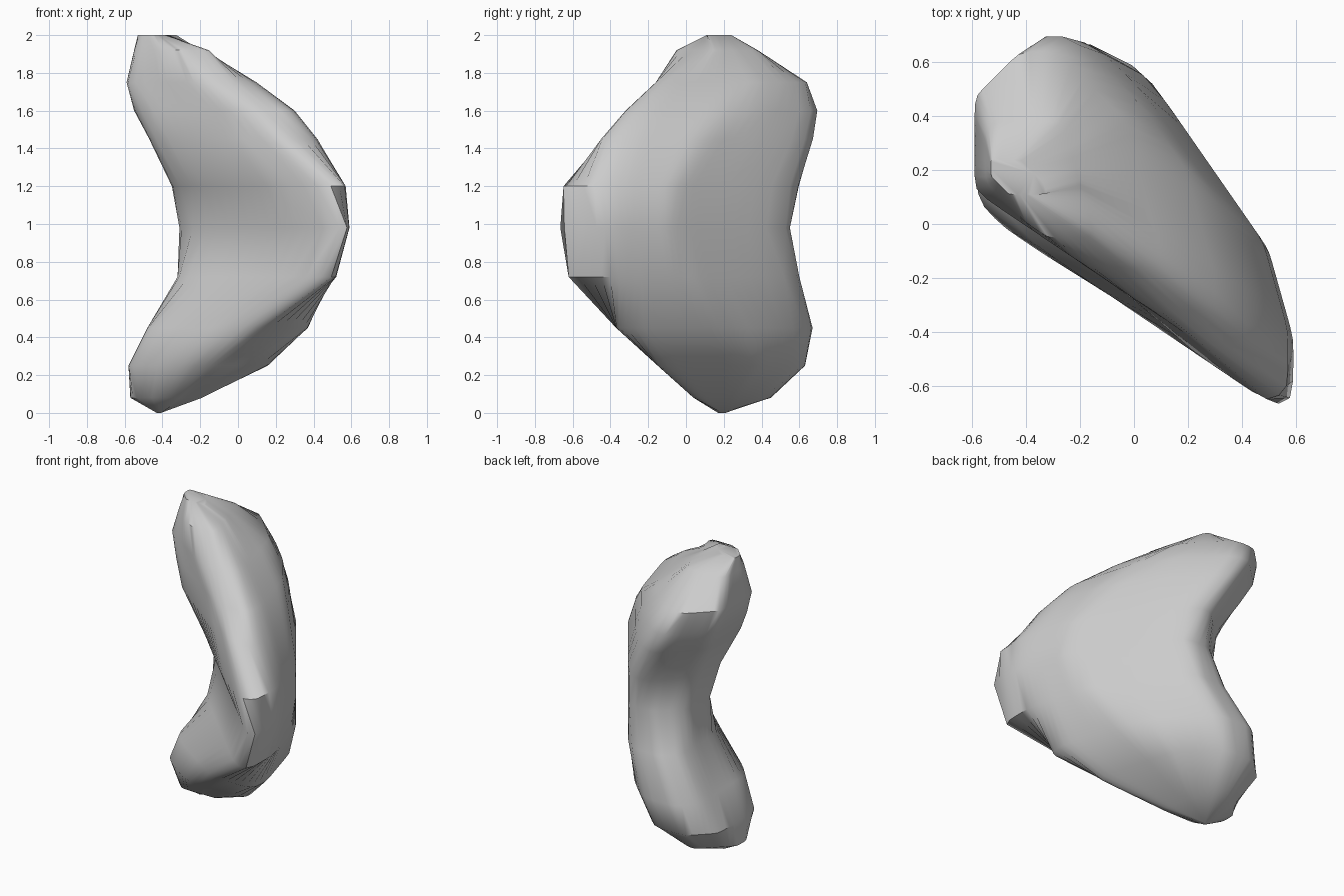
import bpy
import bmesh
import math
from mathutils import Vector

cube = bpy.data.objects.get("Cube")
if cube:
    bpy.data.objects.remove(cube)

SIDES = 56
LONG_AXIS = Vector((1, -1)).normalized()   # from the lobes towards the tip
THIN_AXIS = Vector((1, 1)).normalized()    # from the hollow side to the bulging side

# Extents of the body at each level, bottom to top
levels = [0, .08, .25, .45, .72, .98, 1.2, 1.45, 1.6, 1.75, 1.92, 2]
x_low = [-.43, -.57, -.58, -.48, -.32, -.31, -.35, -.47, -.55, -.59, -.55, -.53]
x_high = [-.39, -.18, .16, .37, .52, .59, .57, .42, .3, .1, -.15, -.31]
y_low = [.17, .04, -.15, -.37, -.63, -.71, -.66, -.45, -.32, -.16, -.05, .11]
y_high = [.21, .45, .63, .67, .6, .55, .6, .68, .7, .64, .38, .24]
long_low = [-.45, -.59, -.75, -.74, -.58, -.49, -.51, -.65, -.73, -.75, -.63, -.54]
long_high = [-.4, -.12, .21, .5, .8, .87, .83, .59, .43, .17, -.07, -.3]
thin_low = [-.17, -.29, -.35, -.31, -.15, -.1, -.18, -.3, -.33, -.33, -.28, -.25]
thin_high = [-.14, .09, .3, .38, .42, .42, .42, .37, .33, .25, .11, -.13]
hollow_side = [.1, .22, .28, .27, .28, .28, .27, .23, .23, .23, .22, .2]


def make_material(name, colour):
    material = bpy.data.materials.new(name)
    material.use_nodes = True
    material.diffuse_color = colour
    shader = material.node_tree.nodes["Principled BSDF"]
    shader.inputs["Base Color"].default_value = colour
    return material


def bounding_lines(i):
    """Outward direction and distance of every line that bounds one level."""
    return [
        (Vector((-1, 0)), -x_low[i]),
        (Vector((1, 0)), x_high[i]),
        (Vector((0, -1)), -y_low[i]),
        (Vector((0, 1)), y_high[i]),
        (-LONG_AXIS, -long_low[i]),
        (LONG_AXIS, long_high[i]),
        (-THIN_AXIS, -thin_low[i]),
        (THIN_AXIS, thin_high[i]),
        (Vector((-.56, -.83)), hollow_side[i]),
        # bulging side narrowing towards the tip
        (Vector((.82, .57)), .355 + .9 * (thin_high[i] - .42)),
        (Vector((.96, .27)), .96 * x_high[i] + .16 * y_low[i]),
    ]


def section(i):
    """Closed outline of one level, slightly rounded at the corners."""
    centre = (LONG_AXIS * (long_low[i] + long_high[i])
              + THIN_AXIS * (thin_low[i] + thin_high[i])) / 2
    long_radius = (long_high[i] - long_low[i]) / 2
    thin_radius = (thin_high[i] - thin_low[i]) / 2
    lines = bounding_lines(i)
    ring = []
    for k in range(SIDES):
        angle = math.tau * k / SIDES
        ray = (LONG_AXIS * math.cos(angle) * long_radius
               + THIN_AXIS * math.sin(angle) * thin_radius)
        reach = min((distance - normal.dot(centre)) / normal.dot(ray)
                    for normal, distance in lines if normal.dot(ray) > 1e-6)
        ring.append(centre + ray * max(reach, .1))
    return [ring[k] * .7 + (ring[k - 1] + ring[(k + 1) % SIDES]) * .15
            for k in range(SIDES)]


# Curved body lofted through the sections
bm = bmesh.new()
rings = [[bm.verts.new((p.x, p.y, z)) for p in section(i)]
         for i, z in enumerate(levels)]
for lower, upper in zip(rings, rings[1:]):
    for k in range(SIDES):
        n = (k + 1) % SIDES
        bm.faces.new((lower[k], lower[n], upper[n], upper[k]))
bm.faces.new(reversed(rings[0]))
bm.faces.new(rings[-1])
bmesh.ops.recalc_face_normals(bm, faces=bm.faces)

mesh = bpy.data.meshes.new("curved_body")
bm.to_mesh(mesh)
bm.free()
mesh.materials.append(make_material("plain grey", (.6, .6, .6, 1)))
body = bpy.data.objects.new("curved_body", mesh)
bpy.context.collection.objects.link(body)

bpy.ops.object.select_all(action='DESELECT')
body.select_set(True)
bpy.context.view_layer.objects.active = body
bpy.ops.object.shade_smooth_by_angle(angle=math.radians(45))
